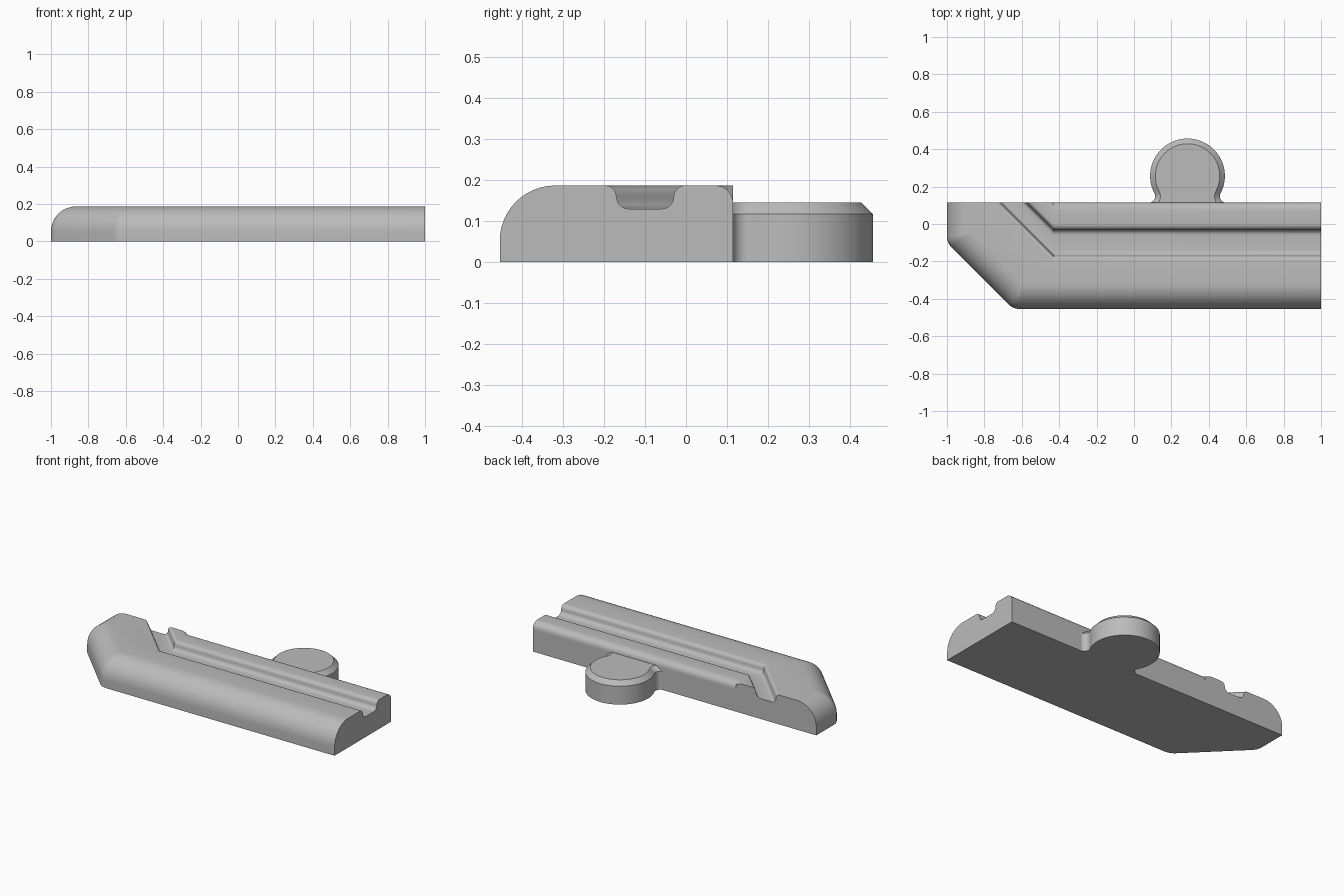
import bpy, bmesh, math
from mathutils import Vector

if "Cube" in bpy.data.objects:
    bpy.data.objects.remove(bpy.data.objects["Cube"])

TOP, BACK, FRONT = 0.187, 0.115, -0.455
BEND = -0.43            # x where the groove turns toward the back

grey = bpy.data.materials.new("plain_grey")
grey.use_nodes = True
grey.diffuse_color = (0.5, 0.5, 0.5, 1)
grey.node_tree.nodes["Principled BSDF"].inputs["Base Color"].default_value = (0.5, 0.5, 0.5, 1)


def arc(cx, cy, r, a0, a1, n=8):
    """Points on an arc, angles in degrees."""
    angles = [math.radians(a0 + (a1 - a0) * i / n) for i in range(n + 1)]
    return [(cx + r * math.cos(a), cy + r * math.sin(a)) for a in angles]


def loft(name, rings):
    """Closed solid through matching rings of points."""
    bm = bmesh.new()
    loops = [[bm.verts.new(p) for p in ring] for ring in rings]
    for a, b in zip(loops, loops[1:]):
        for i in range(len(a)):
            j = (i + 1) % len(a)
            bm.faces.new((a[i], a[j], b[j], b[i]))
    bm.faces.new(loops[0][::-1])
    bm.faces.new(loops[-1])
    bmesh.ops.recalc_face_normals(bm, faces=bm.faces)
    mesh = bpy.data.meshes.new(name)
    bm.to_mesh(mesh)
    bm.free()
    obj = bpy.data.objects.new(name, mesh)
    bpy.context.collection.objects.link(obj)
    mesh.materials.append(grey)
    return obj


def activate(obj):
    bpy.ops.object.select_all(action='DESELECT')
    obj.select_set(True)
    bpy.context.view_layer.objects.active = obj


def cut(target, cutter):
    mod = target.modifiers.new("cut", 'BOOLEAN')
    mod.operation, mod.solver, mod.object = 'DIFFERENCE', 'EXACT', cutter
    activate(target)
    bpy.ops.object.modifier_apply(modifier=mod.name)
    bpy.data.objects.remove(cutter)


# Body: clipped-corner outline, its outer top edge rounded over
def body_outline(d, z):
    t = math.tan(math.radians(22.5))
    r = max(0.085 - d, 0.004)
    left, front = -1 + d, FRONT + d
    diag = -1.1 + d * math.sqrt(2)      # x + y along the clipped corner
    pts = [(1, BACK), (left, BACK)]
    pts += arc(left + r, diag - left + r * t, r, 180, 225, 6)
    pts += arc(diag - front + r * t, front + r, r, 225, 270, 6)
    pts += [(1, front)]
    return [(x, y, z) for x, y in pts]


R = 0.135
rings = [body_outline(0, 0)]
for i in range(13):
    a = math.radians(90 * i / 12)
    rings.append(body_outline(R * (1 - math.cos(a)), TOP - R + R * math.sin(a)))
body = loft("body", rings)


# Cutters: a y-z section run along x, then slanted toward the back
def bent_cutter(name, section):
    stations = [(1.1, 0), (BEND, 0), (BEND - 0.5, 0.5)]
    return loft(name, [[(x, y + dy, z) for y, z in section] for x, dy in stations])


half = arc(-0.097, TOP - 0.027, 0.027, 90, 0, 6) + arc(-0.04, 0.16, 0.03, 180, 270, 6)
half = [(-0.097, 0.25)] + half
half += [(-y, z) for y, z in reversed(half)]
groove = [(y - 0.1, z) for y, z in half]
cut(body, bent_cutter("groove_cutter", groove))

edge = arc(BACK - 0.043, TOP - 0.043, 0.043, 90, 0, 8)
edge = [(edge[0][0], 0.25)] + edge + [(0.3, edge[-1][1]), (0.3, 0.25)]
cut(body, bent_cutter("back_edge_cutter", edge))


# Tab: round disc with flared neck and chamfered rim
def tab_outline(d, z):
    r, f, fy = 0.2, 0.034, 0.148
    c = Vector((0.286, 0.257))
    dx = math.sqrt((r + f) ** 2 - (c.y - fy) ** 2)
    tang = math.degrees(math.atan2(c.y - fy, dx))
    low = -math.degrees(math.asin((fy - BACK) / (f + d)))
    neck = arc(-dx, fy, f + d, low, tang, 10)
    disc = arc(0, c.y, r - d, 180 + tang, -tang, 48)
    other = [(-x, y) for x, y in reversed(neck)]
    return [(c.x + x, y, z) for x, y in neck + disc[1:-1] + other]


tab = loft("round_tab", [tab_outline(0, 0), tab_outline(0, 0.117), tab_outline(0.028, 0.145)])

for obj in (body, tab):
    activate(obj)
    bpy.ops.object.shade_smooth_by_angle(angle=math.radians(30))
